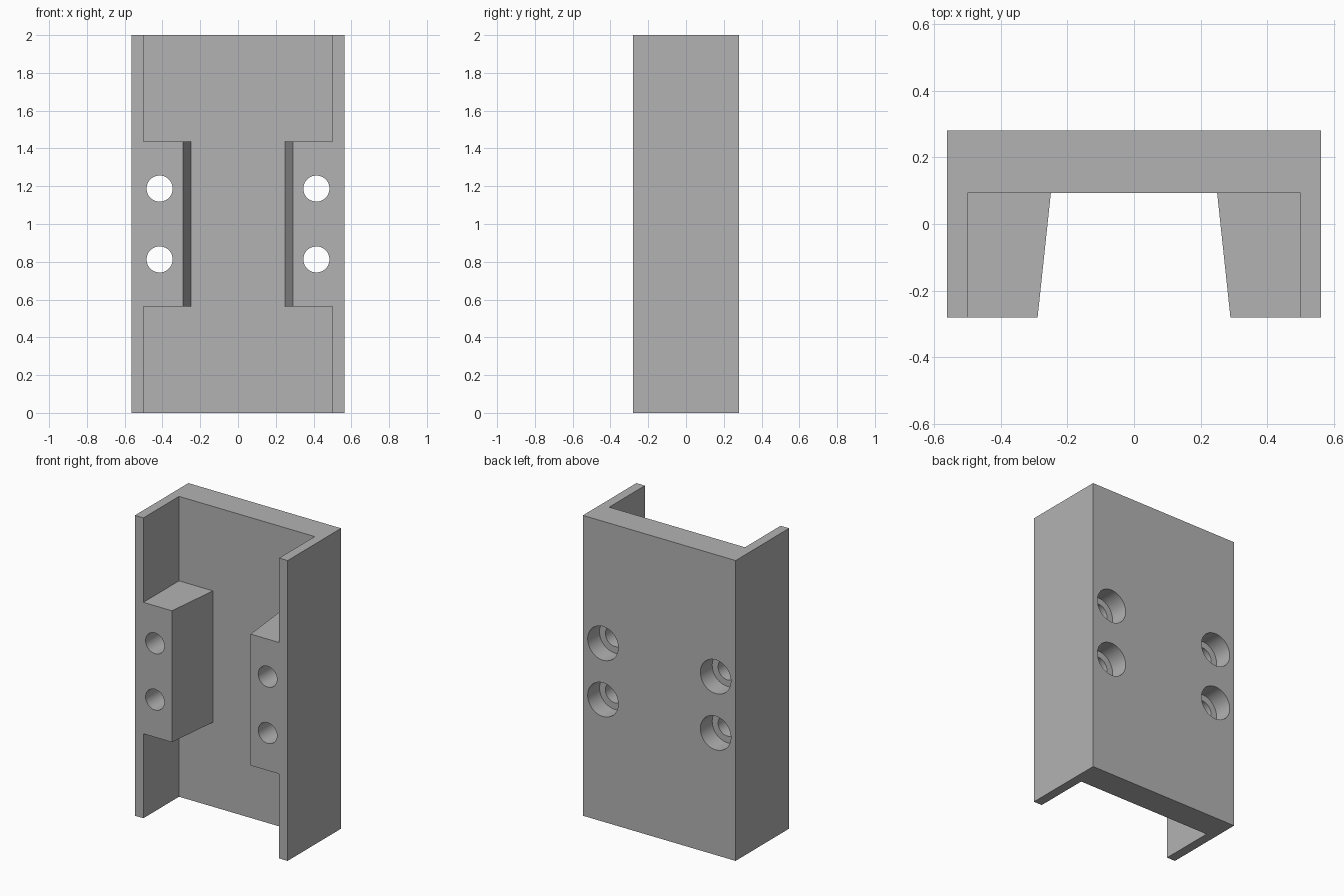
import bpy, bmesh, math
from mathutils import Matrix, Vector

cube = bpy.data.objects.get("Cube")
if cube:
    bpy.data.objects.remove(cube, do_unlink=True)

# Main dimensions
HALF_W, HALF_D, HEIGHT = 0.5625, 0.28125, 2.0
WALL, FLOOR_Y = 0.0625, 0.09375
PAD_LOW, PAD_HIGH = 0.5625, 1.4375
HOLE_X = 0.415

grey = bpy.data.materials.new("plain grey")
grey.use_nodes = True
colour = (0.45, 0.45, 0.45, 1)
grey.diffuse_color = colour
grey.node_tree.nodes["Principled BSDF"].inputs["Base Color"].default_value = colour


def make_object(name, bm):
    bmesh.ops.recalc_face_normals(bm, faces=bm.faces)
    mesh = bpy.data.meshes.new(name)
    bm.to_mesh(mesh)
    bm.free()
    mesh.materials.append(grey)
    obj = bpy.data.objects.new(name, mesh)
    bpy.context.collection.objects.link(obj)
    return obj


def prism(name, profile, z0, z1):
    """Extrude an xy profile from z0 to z1."""
    bm = bmesh.new()
    face = bm.faces.new([bm.verts.new((x, y, z0)) for x, y in profile])
    ext = bmesh.ops.extrude_face_region(bm, geom=[face])
    verts = [g for g in ext["geom"] if isinstance(g, bmesh.types.BMVert)]
    bmesh.ops.translate(bm, verts=verts, vec=Vector((0, 0, z1 - z0)))
    return make_object(name, bm)


def rod(name, x, z, radius, y0, y1):
    """Cylinder lying along y."""
    bm = bmesh.new()
    place = Matrix.Translation((x, (y0 + y1) / 2, z)) @ Matrix.Rotation(math.pi / 2, 4, 'X')
    bmesh.ops.create_cone(bm, cap_ends=True, segments=64, radius1=radius,
                          radius2=radius, depth=y1 - y0, matrix=place)
    return make_object(name, bm)


def cut(target, cutter):
    cutter.hide_render = True
    mod = target.modifiers.new("cut", 'BOOLEAN')
    mod.operation = 'DIFFERENCE'
    mod.solver = 'EXACT'
    mod.object = cutter
    bpy.context.view_layer.objects.active = target
    bpy.ops.object.modifier_apply(modifier=mod.name)
    bpy.data.objects.remove(cutter, do_unlink=True)


def mirrored(points):
    """Close a profile by mirroring its right half across x = 0."""
    return points + [(-x, y) for x, y in reversed(points)]


# Channel with tapered pads running its whole height
channel = prism("mounting_channel", mirrored([
    (HALF_W, HALF_D), (HALF_W, -HALF_D), (0.29, -HALF_D), (0.25, FLOOR_Y)]), 0, HEIGHT)

# Pockets that leave thin side walls above and below the pads
inner = HALF_W - WALL
pocket = mirrored([(inner, FLOOR_Y), (inner, -0.5)])
cut(channel, prism("lower_pocket", pocket, -0.2, PAD_LOW))
cut(channel, prism("upper_pocket", pocket, PAD_HIGH, HEIGHT + 0.2))

# Screw holes with counterbores in the back
for x in (-HOLE_X, HOLE_X):
    for z in (0.8125, 1.1875):
        cut(channel, rod("screw_hole", x, z, 0.069, -0.5, 0.5))
        cut(channel, rod("counterbore", x, z, 0.1125, HALF_D - 0.125, 0.5))

# Smooth hole walls, crisp edges elsewhere
bpy.ops.object.select_all(action='DESELECT')
channel.select_set(True)
bpy.context.view_layer.objects.active = channel
bpy.ops.object.shade_smooth_by_angle(angle=math.radians(30))
